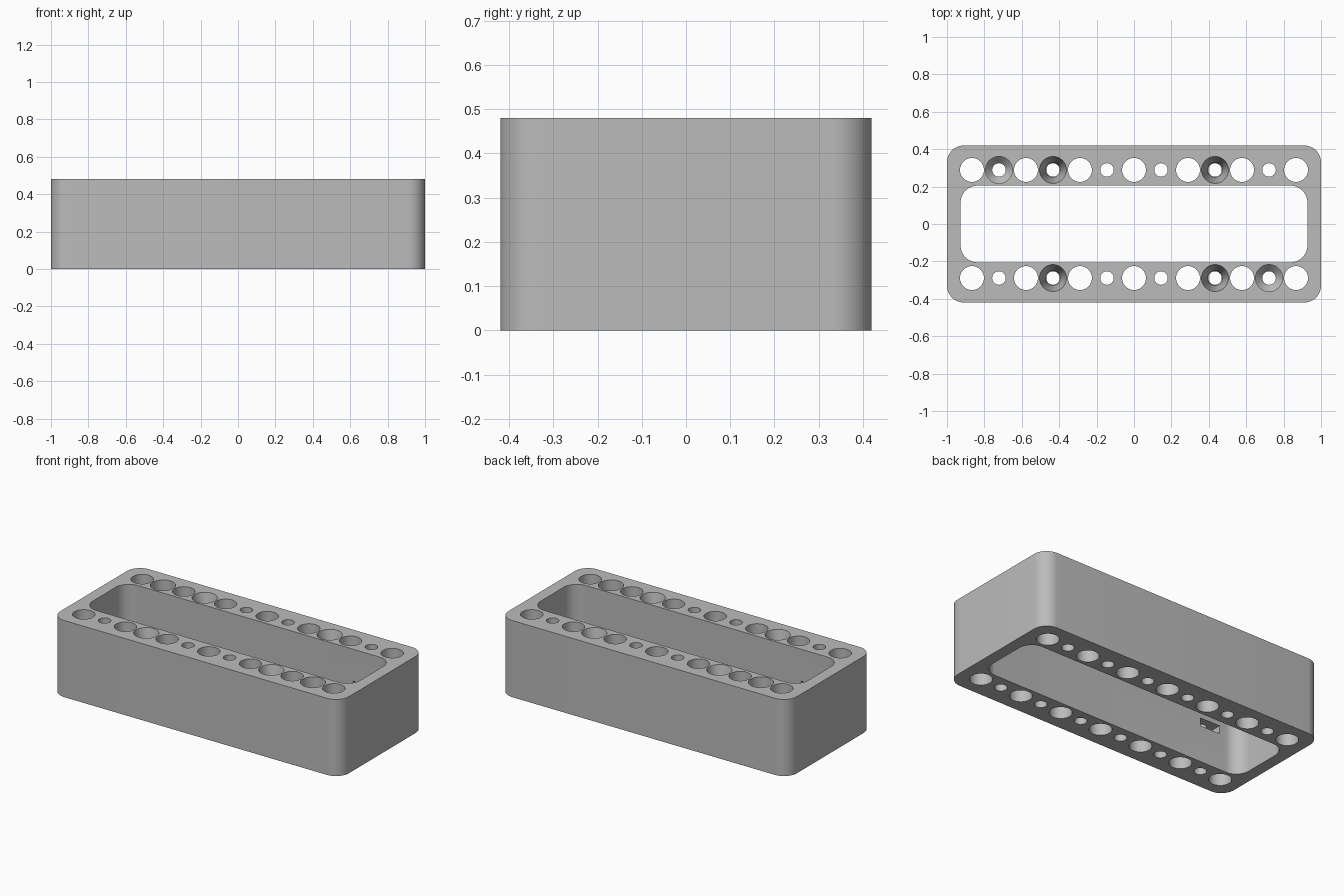
import bpy, bmesh
from math import pi, cos, sin, radians

cube = bpy.data.objects.get("Cube")
if cube:
    bpy.data.objects.remove(cube, do_unlink=True)

HEIGHT = 0.48
PITCH = 0.1444
ROW_Y = 0.289
BIG, SMALL, HEAD = 0.064, 0.036, 0.072
LOW, HIGH = -0.05, HEIGHT + 0.05

grey = bpy.data.materials.new("plain grey")
grey.use_nodes = True
colour = (0.5, 0.5, 0.5, 1)
grey.diffuse_color = colour
grey.node_tree.nodes["Principled BSDF"].inputs["Base Color"].default_value = colour


def loft(bm, rings):
    """Closed solid through matching rings of points, bottom to top."""
    loops = [[bm.verts.new(p) for p in ring] for ring in rings]
    n = len(loops[0])
    for a, b in zip(loops, loops[1:]):
        for i in range(n):
            j = (i + 1) % n
            bm.faces.new((a[i], a[j], b[j], b[i]))
    bm.faces.new(loops[0][::-1])
    bm.faces.new(loops[-1])


def rounded_rect(hx, hy, r, steps=12):
    pts = []
    for quarter, (sx, sy) in enumerate(((1, 1), (-1, 1), (-1, -1), (1, -1))):
        for k in range(steps + 1):
            a = (quarter + k / steps) * pi / 2
            pts.append((sx * (hx - r) + r * cos(a), sy * (hy - r) + r * sin(a)))
    return pts


def prism(bm, outline, z0, z1):
    loft(bm, [[(x, y, z) for x, y in outline] for z in (z0, z1)])


def drill(bm, x, y, profile, sides=40):
    """Turned cutter from (radius, height) pairs."""
    loft(bm, [[(x + r * cos(2 * pi * k / sides), y + r * sin(2 * pi * k / sides), z)
               for k in range(sides)] for r, z in profile])


def finish(bm, name):
    bmesh.ops.recalc_face_normals(bm, faces=bm.faces)
    mesh = bpy.data.meshes.new(name)
    bm.to_mesh(mesh)
    bm.free()
    mesh.materials.append(grey)
    ob = bpy.data.objects.new(name, mesh)
    bpy.context.collection.objects.link(ob)
    return ob


# Rounded block
bm = bmesh.new()
prism(bm, rounded_rect(1.0, 0.42, 0.09), 0, HEIGHT)
block = finish(bm, "spacer_block")

# Central window and the two rows of holes
bm = bmesh.new()
prism(bm, rounded_rect(0.927, 0.205, 0.09), LOW, HIGH)
through_big = [(BIG, LOW), (BIG, HIGH)]
through_small = [(SMALL, LOW), (SMALL, HIGH)]
tapered = [(SMALL, LOW), (SMALL, 0.28), (0.041, 0.34), (HEAD, HEIGHT), (HEAD, HIGH)]
bolt_head = [(SMALL, LOW), (SMALL, 0.2), (HEAD, 0.24), (HEAD, HIGH)]
for side in (-1, 1):
    for i in range(-6, 7):
        if i % 2 == 0:
            profile = through_big
        elif abs(i) == 3:
            profile = tapered
        elif i == -5 * side:
            profile = bolt_head
        else:
            profile = through_small
        drill(bm, i * PITCH, side * ROW_Y, profile)
holes = finish(bm, "hole_cutter")

# Nut slots opening into the window
bm = bmesh.new()
half = 0.07
for side in (-1, 1):
    x, y = side * 5 * PITCH, ROW_Y
    tip = half / cos(radians(30))
    outline = [(x - half, 0.15), (x + half, 0.15), (x + half, y + tip / 2),
               (x, y + tip), (x - half, y + tip / 2)]
    prism(bm, [(px, side * py) for px, py in outline], 0.23, 0.28)
slots = finish(bm, "nut_slot_cutter")

# Cut and shade
bpy.ops.object.select_all(action='DESELECT')
bpy.context.view_layer.objects.active = block
block.select_set(True)
for cutter in (holes, slots):
    cutter.hide_render = True
    mod = block.modifiers.new(cutter.name, 'BOOLEAN')
    mod.operation = 'DIFFERENCE'
    mod.solver = 'EXACT'
    mod.object = cutter
    bpy.ops.object.modifier_apply(modifier=mod.name)
    bpy.data.objects.remove(cutter, do_unlink=True)
bpy.ops.object.shade_smooth_by_angle(angle=radians(30))
